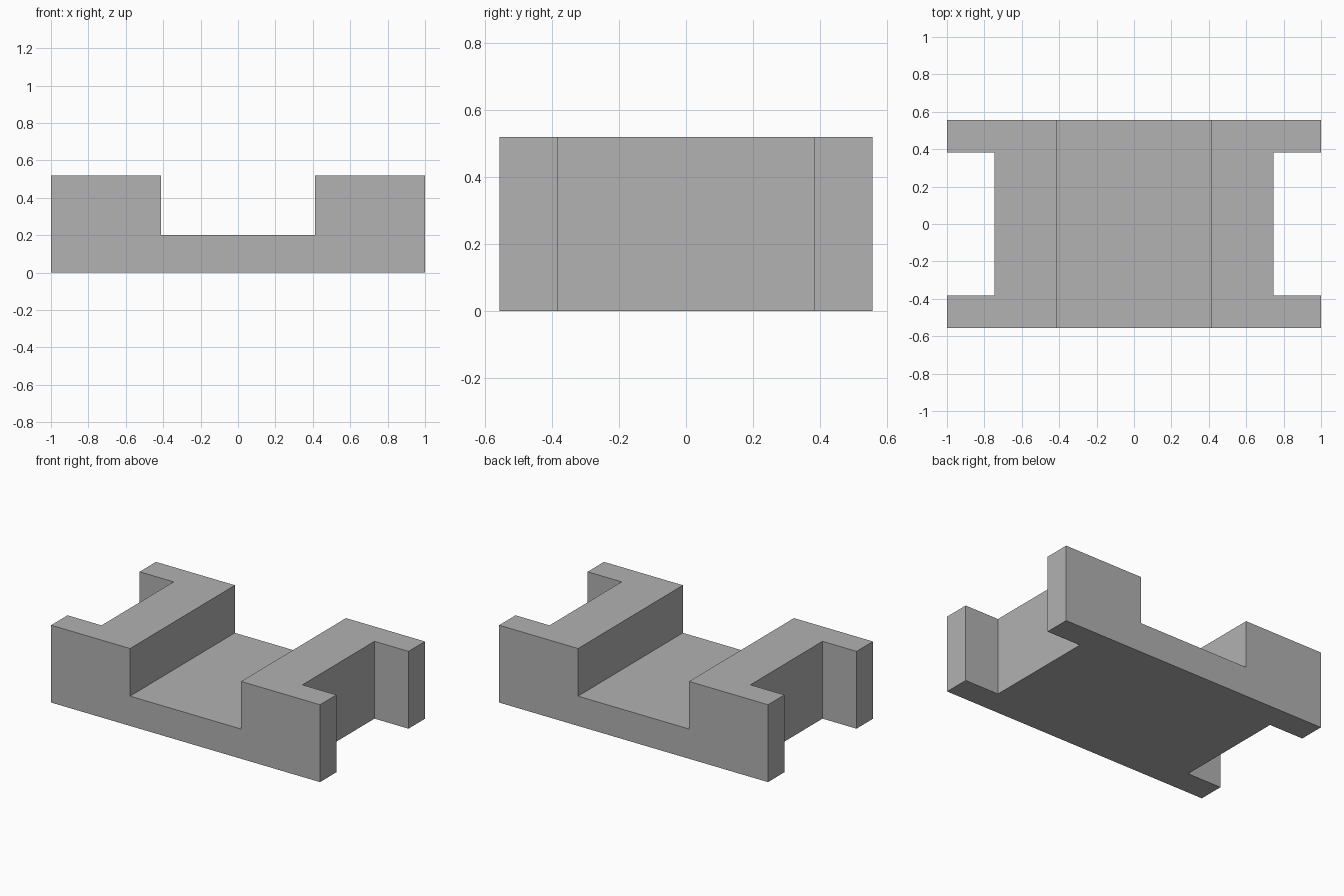
import bpy
import bmesh

cube = bpy.data.objects.get("Cube")
if cube:
    bpy.data.objects.remove(cube)

HALF_LENGTH, HALF_DEPTH, HEIGHT = 1.0, 0.557, 0.52
CHANNEL, FLOOR = 0.413, 0.2          # half width and floor height of the channel
NOTCH_X, NOTCH_Y = 0.747, 0.383      # inner wall and half width of the end notches

grey = bpy.data.materials.new("plain grey")
grey.use_nodes = True
colour = (0.445, 0.445, 0.445, 1)
grey.diffuse_color = colour
grey.node_tree.nodes["Principled BSDF"].inputs["Base Color"].default_value = colour


def raise_faces(bm, faces, height):
    """Extrude faces upward and return the new top faces."""
    geom = bmesh.ops.extrude_face_region(bm, geom=faces)["geom"]
    verts = [g for g in geom if isinstance(g, bmesh.types.BMVert)]
    bmesh.ops.translate(bm, verts=verts, vec=(0, 0, height))
    return [g for g in geom if isinstance(g, bmesh.types.BMFace)]


bm = bmesh.new()

# Footprint: a notched end on each side of the channel floor
end_profile = [(CHANNEL, -HALF_DEPTH), (HALF_LENGTH, -HALF_DEPTH),
               (HALF_LENGTH, -NOTCH_Y), (NOTCH_X, -NOTCH_Y),
               (NOTCH_X, NOTCH_Y), (HALF_LENGTH, NOTCH_Y),
               (HALF_LENGTH, HALF_DEPTH), (CHANNEL, HALF_DEPTH)]
left = [bm.verts.new((x, y, 0)) for x, y in end_profile]
right = [bm.verts.new((-x, y, 0)) for x, y in end_profile]
bottom = [bm.faces.new(left), bm.faces.new(right[::-1]),
          bm.faces.new((right[0], left[0], left[-1], right[-1]))]

# Base slab, keeping the underside closed
underside = bmesh.ops.duplicate(bm, geom=bottom)["geom"]
tops = raise_faces(bm, bottom, FLOOR)
bmesh.ops.remove_doubles(bm, verts=bm.verts[:], dist=0.0001)

# Raised blocks on both ends
ends = [f for f in tops if f.is_valid and abs(f.calc_center_median().x) > CHANNEL]
raise_faces(bm, ends, HEIGHT - FLOOR)

# Merge the coplanar walls into single flat faces
bmesh.ops.recalc_face_normals(bm, faces=bm.faces[:])
bmesh.ops.dissolve_limit(bm, angle_limit=0.01, verts=bm.verts[:], edges=bm.edges[:])

mesh = bpy.data.meshes.new("channel_block")
bm.to_mesh(mesh)
bm.free()
mesh.materials.append(grey)
block = bpy.data.objects.new("channel_block", mesh)
bpy.context.collection.objects.link(block)
